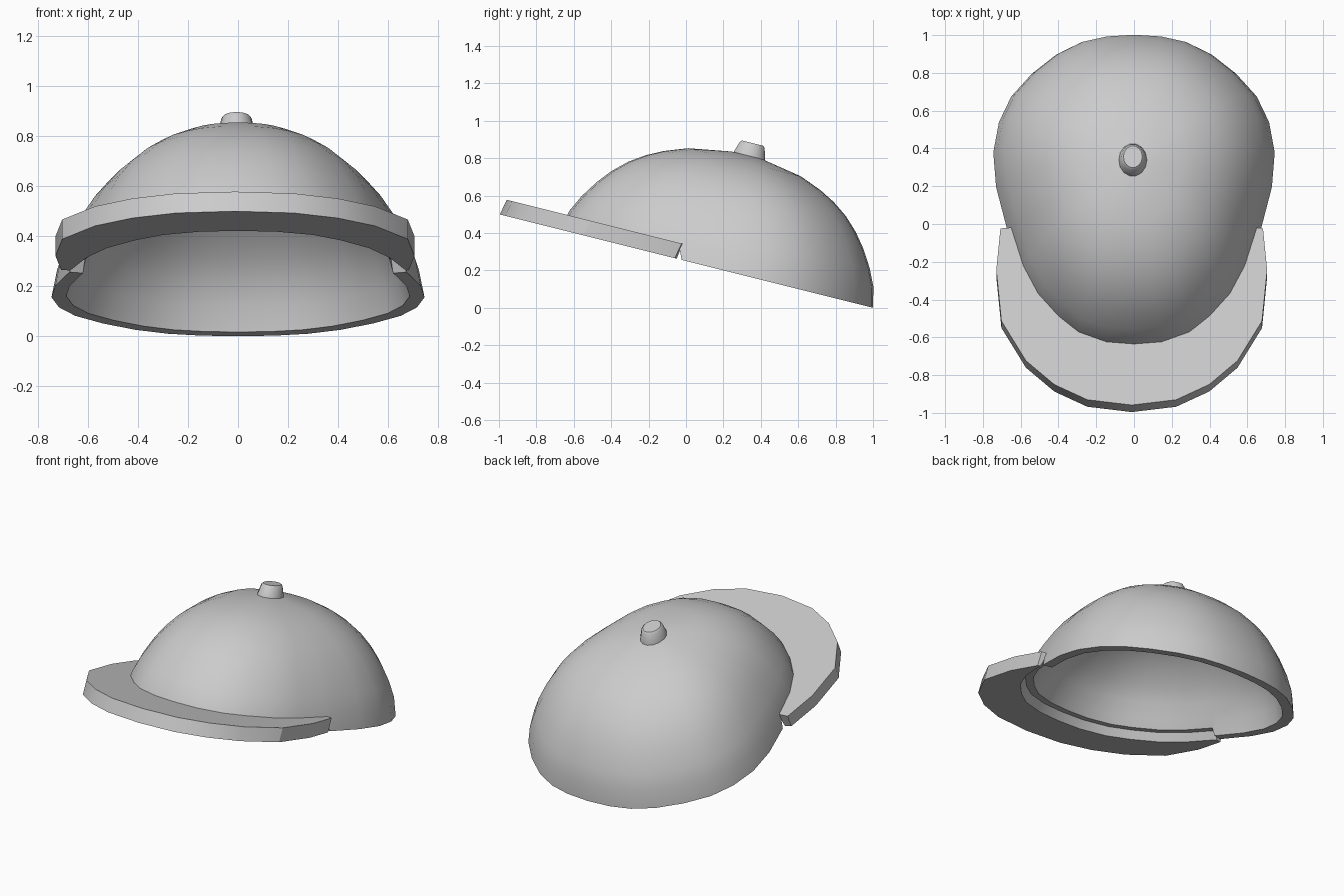
import bpy, bmesh, math

if "Cube" in bpy.data.objects:
    bpy.data.objects.remove(bpy.data.objects["Cube"])

TILT = math.atan(0.25)
C, S = math.cos(TILT), math.sin(TILT)
MID = -0.85            # centre of the crown along the tilted base plane

grey = bpy.data.materials.new("plain_grey")
grey.diffuse_color = (0.6, 0.6, 0.6, 1)
grey.use_nodes = True
grey.node_tree.nodes["Principled BSDF"].inputs["Base Color"].default_value = grey.diffuse_color


def world(x, s, h):
    """Tilted cap plane (x, s along the plane, h above it) to world."""
    return (x, 1 + s * C + h * S, -s * S + h * C)


def loop(half):
    """Mirror a half outline running from x=0 to x=0 into a closed loop."""
    return half + [(-x, s) for x, s in half[-2:0:-1]]


def skin(bm, a, b):
    for i in range(len(a)):
        j = (i + 1) % len(a)
        bm.faces.new((a[i], a[j], b[j], b[i]))


def finish(bm, name, angle):
    bmesh.ops.recalc_face_normals(bm, faces=bm.faces)
    me = bpy.data.meshes.new(name)
    bm.to_mesh(me)
    bm.free()
    me.materials.append(grey)
    ob = bpy.data.objects.new(name, me)
    bpy.context.collection.objects.link(ob)
    bpy.ops.object.select_all(action='DESELECT')
    ob.select_set(True)
    bpy.context.view_layer.objects.active = ob
    bpy.ops.object.shade_smooth_by_angle(angle=math.radians(angle))


# crown outline, back to front
rim_half = [(0, 0), (.15, -.01), (.28, -.04), (.41, -.105), (.54, -.21),
            (.65, -.335), (.715, -.475), (.745, -.64), (.73, -.83),
            (.673, -1.055), (.665, -1.08), (.60, -1.29), (.52, -1.445),
            (.41, -1.57), (.30, -1.66), (.15, -1.715), (0, -1.727)]
rim = loop(rim_half)

# crown: hollow shell, its front rim raised where the brim slots in
outer = [(.1, .627), (.36, .588), (.5, .542), (.6, .497), (.695, .44),
         (.78, .37), (.85, .295), (.92, .2), (.97, .11), (1, 0)]
inner = [(.92, 0), (.89, .1), (.84, .19), (.775, .27), (.63, .385),
         (.45, .475), (.1, .555)]
bm = bmesh.new()
rings = []
for r, h in outer + inner:
    ring = []
    for x, s in rim:
        front = h == 0 and s < -1.07
        k = r * .986 if front and r == 1 else r
        ring.append(bm.verts.new(world(x * k, MID + (s - MID) * k,
                                       .05 if front else h)))
    rings.append(ring)
for a, b in zip(rings, rings[1:]):
    skin(bm, a, b)
for ring, h in ((rings[0], .63), (rings[-1], .56)):
    pole = bm.verts.new(world(0, MID, h))
    for i in range(len(ring)):
        bm.faces.new((ring[i], ring[(i + 1) % len(ring)], pole))
finish(bm, "crown", 40)

# brim: crescent slab around the front of the crown
edge_half = [(0, -2.057), (.235, -2.028), (.41, -1.945), (.56, -1.815),
             (.69, -1.598), (.717, -1.32), (.695, -1.093)]
edge = [(-x, s) for x, s in edge_half[:0:-1]] + edge_half
fit = [p for p in rim_half if p[1] < -1.07]
fit += [(-x, s) for x, s in fit[-2::-1]]
bm = bmesh.new()
layers = []
for h, k in ((0, 1.008), (.085, .96)):
    pts = [(x - .012, s + h * .2) for x, s in edge]
    pts += [(x * k, MID + (s - MID) * k) for x, s in fit]
    layers.append([bm.verts.new(world(x, s, h)) for x, s in pts])
    bm.faces.new(layers[-1])
skin(bm, *layers)
finish(bm, "brim", 25)

# button on top: tapered oval stud
bm = bmesh.new()
stud = []
for rx, rs, h in ((.08, .096, .59), (.075, .09, .625), (.06, .07, .688), (.05, .06, .698)):
    stud.append([bm.verts.new(world(-.006 + rx * math.cos(t), -.838 + rs * math.sin(t), h))
                 for t in (i * math.tau / 14 for i in range(14))])
for a, b in zip(stud, stud[1:]):
    skin(bm, a, b)
bm.faces.new(stud[0])
bm.faces.new(stud[-1])
finish(bm, "top_button", 40)
